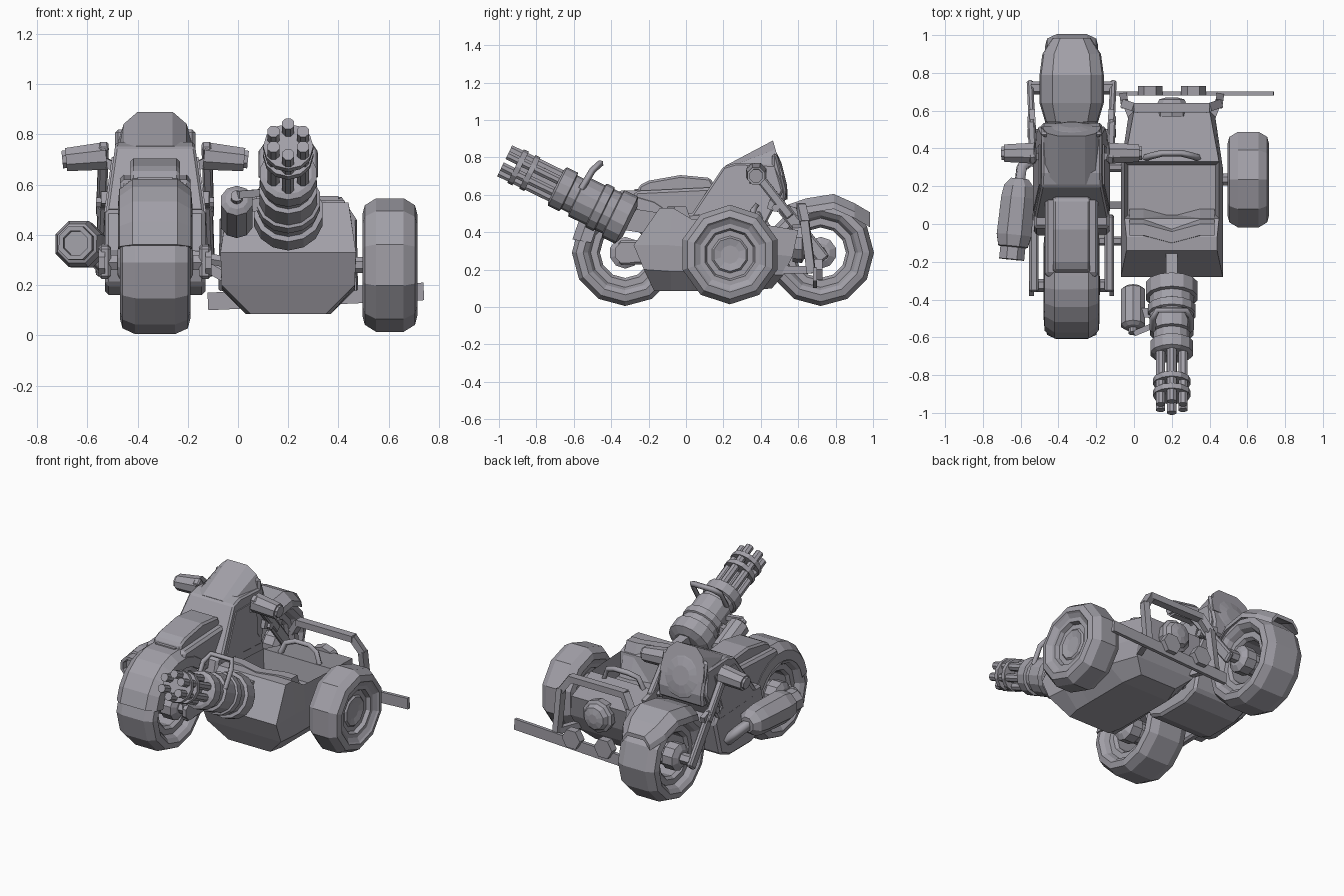
import bpy, bmesh, math
from mathutils import Vector

cube = bpy.data.objects.get("Cube")
if cube:
    bpy.data.objects.remove(cube, do_unlink=True)

grey = bpy.data.materials.new("warm_grey")
grey.use_nodes = True
COLOUR = (0.36, 0.35, 0.39, 1)
grey.diffuse_color = COLOUR
grey.node_tree.nodes["Principled BSDF"].inputs["Base Color"].default_value = COLOUR

BIKE = -0.33   # centre line of the motorcycle
CAR = 0.2      # centre line of the sidecar


def build(name, verts, faces, bevel=0):
    bm = bmesh.new()
    vs = [bm.verts.new(v) for v in verts]
    for f in faces:
        bm.faces.new([vs[i] for i in f])
    bmesh.ops.recalc_face_normals(bm, faces=bm.faces)
    mesh = bpy.data.meshes.new(name)
    bm.to_mesh(mesh)
    bm.free()
    mesh.materials.append(grey)
    ob = bpy.data.objects.new(name, mesh)
    bpy.context.collection.objects.link(ob)
    if bevel:
        mod = ob.modifiers.new("chamfer", "BEVEL")
        mod.width, mod.segments = bevel, 1
    return ob


def loft(name, rings, closed=False, bevel=0):
    """Skin equal rings of points; cap the ends unless closed."""
    n, m = len(rings[0]), len(rings)
    faces = []
    for i in range(m if closed else m - 1):
        a, b = i * n, (i + 1) % m * n
        faces += [(a + j, a + (j + 1) % n, b + (j + 1) % n, b + j) for j in range(n)]
    if not closed:
        faces += [tuple(range(n)), tuple(range((m - 1) * n, m * n))]
    return build(name, [p for r in rings for p in r], faces, bevel)


def frame(axis):
    axis = Vector(axis).normalized()
    u = axis.cross(Vector((0, 0, 1))).normalized()
    return axis, u, u.cross(axis)


def lathe(name, profile, origin, axis, sides=12, ring=False, phase=0):
    """Turn (distance, radius) points round an axis; ring makes a hollow loop."""
    w, u, v = frame(axis)
    o = Vector(origin)
    angles = [phase + math.tau * k / sides for k in range(sides)]
    rings = [[o + w * t + (v * math.cos(a) + u * math.sin(a)) * r for a in angles]
             for t, r in profile]
    return loft(name, rings, ring)


def rod(name, a, b, r, sides=8, r2=None):
    d = Vector(b) - Vector(a)
    return lathe(name, [(0, r), (d.length, r2 or r)], a, d, sides, phase=math.pi / sides)


def beam(name, a, b, wide, tall, bevel=0):
    w, u, v = frame(Vector(b) - Vector(a))
    corners = ((-1, -1), (1, -1), (1, 1), (-1, 1))
    return loft(name, [[Vector(p) + u * wide / 2 * i + v * tall / 2 * j for i, j in corners]
                       for p in (a, b)], bevel=bevel)


def slab(name, cx, profile, half, lean=0, bevel=0):
    """Side profile (y, z) widened about cx; lean narrows it with height."""
    return loft(name, [[(cx + s * (half - lean * z), y, z) for y, z in profile]
                       for s in (-1, 1)], bevel=bevel)


def hoop(name, points, r):
    cu = bpy.data.curves.new(name, "CURVE")
    cu.dimensions, cu.bevel_depth, cu.bevel_resolution = "3D", r, 0
    cu.use_fill_caps = True
    sp = cu.splines.new("POLY")
    sp.points.add(len(points) - 1)
    for p, q in zip(sp.points, points):
        p.co = (*q, 1)
    cu.materials.append(grey)
    ob = bpy.data.objects.new(name, cu)
    bpy.context.collection.objects.link(ob)


def mirrored(half):
    return half + [(-t, r) for t, r in reversed(half)]


# Motorcycle wheels: open tyre loop, hub and axle
tyre = mirrored([(-.07, .135), (-.09, .15), (-.09, .185), (-.12, .2), (-.14, .225), (-.13, .262), (-.08, .285)])
for name, y, z in (("rear", -.325, .29), ("front", .72, .29)):
    lathe(name + "_tyre", tyre, (BIKE, y, z), (1, 0, 0), 12, ring=True)
    lathe(name + "_hub", mirrored([(-.15, .05), (-.13, .085), (-.06, .085), (-.05, .07)]),
          (BIKE, y, z), (1, 0, 0), 10)
    rod(name + "_axle", (BIKE - .215, y, z), (BIKE + .215, y, z), .035, 6)

# Sidecar wheel: filled and stepped
half = [(-.06, .05), (-.07, .09), (-.06, .1), (-.06, .13), (-.085, .14), (-.085, .165),
        (-.1, .19), (-.11, .2), (-.1, .238), (-.055, .266)]
lathe("sidecar_wheel", mirrored(half), (.605, .235, .28), (1, 0, 0), 10)
rod("sidecar_axle", (.4, .235, .28), (.6, .235, .28), .035, 8)

# Front mudguard: a flat-topped shell ending in a narrow lip
rings = []
for y, z, w in ((.54, .545, .14), (.64, .58, .17), (.79, .604, .17), (.9, .555, .155), (.985, .505, .1)):
    shell = [(-w, -.08), (-w * .95, -.045), (-w * .6, 0)]
    inner = [(w * .58, -.025), (-w * .58, -.025)]
    rings.append([(BIKE + x, y, z + d) for x, d in mirrored(shell) + inner])
loft("front_mudguard", rings)

# Rear mudguard hugging the tyre
section = mirrored([(-.148, .22), (-.143, .28), (-.09, .322)]) + [(.09, .29), (-.09, .29)]
rings = []
for k in range(9):
    a = math.radians(-60 + k * 17.5)
    rings.append([(BIKE + t, -.29 - r * math.sin(a), .305 + r * math.cos(a)) for t, r in section])
loft("rear_mudguard", rings)

# Motorcycle body
slab("engine_hull", BIKE, [(-.02, .2), (-.06, .34), (-.02, .5), (.4, .52), (.46, .42), (.4, .2), (.3, .16), (.08, .16)],
     .2, 0, .015)
slab("fairing", BIKE, [(0, .45), (.2, .75), (.27, .77), (.48, .76), (.52, .62), (.42, .43)], .265, .14, .01)
slab("fairing_panel", BIKE, [(.07, .49), (.21, .71), (.42, .71), (.38, .49)], .272, .14)
slab("tail", BIKE, [(-.3, .54), (-.27, .62), (.15, .64), (.12, .4), (-.05, .42)], .14, 0, .015)
slab("seat", BIKE, [(-.27, .58), (-.25, .65), (-.2, .675), (-.03, .705), (.13, .69), (.18, .6)], .098, 0, .012)
slab("tail_lamp", BIKE, [(-.285, .57), (-.275, .63), (-.2, .63), (-.2, .57)], .07)

# Windscreen cowl and headlamp
rings = []
for y, lean, low, rise in ((.21, 0, .7, .055), (.465, .055, .7, .19)):
    arch = [(-.155, 0), (-.15, .35), (-.125, .75), (-.07, 1), (.07, 1), (.125, .75), (.15, .35), (.155, 0)]
    rings.append([(BIKE + x, y + lean * (1 - h), low + rise * h) for x, h in arch])
loft("windscreen", rings)
slab("headlamp_plate", BIKE, [(.46, .54), (.46, .82), (.485, .82), (.535, .62), (.525, .54)], .16, 0, .015)
lathe("headlamp", [(0, .135), (.025, .135), (.032, .11), (.042, .06)], (BIKE, .485, .7), (0, 1, .25), 14)

# Parts on both sides of the motorcycle
for side, s in (("right", -1), ("left", 1)):
    x = BIKE + s * .2
    beam(side + "_swingarm", (x, -.36, .29), (x, .05, .3), .05, .13, .012)
    rod(side + "_axle_nut", (x, -.325, .29), (x + s * .025, -.325, .29), .06, 8)
    beam(side + "_fork_upper", (x + s * .005, .34, .76), (x + s * .015, .56, .48), .04, .05, .008)
    beam(side + "_fork_lower", (x + s * .01, .52, .53), (x + s * .02, .74, .25), .035, .07, .01)
    beam(side + "_fork_brace", (x, .44, .55), (x + s * .01, .6, .5), .03, .05)
    beam(side + "_handlebar", (x - s * .06, .35, .66), (x + s * .04, .37, .71), .035, .035)
    rod(side + "_grip", (x - s * .005, .375, .715), (x + s * .155, .375, .7), .06, 8, .05)
    rod(side + "_grip_end", (x + s * .15, .375, .702), (x + s * .17, .375, .7), .038, 8)
    rod(side + "_peg", (x - s * .03, .48, .53), (x + s * .035, .48, .53), .022, 6)

# Exhaust
lathe("exhaust", [(0, .05), (.04, .085), (.1, .095), (.3, .1), (.36, .085), (.365, .072), (.43, .072),
                  (.43, .052), (.4, .05)], (-.605, .24, .355), (-.1, -1, .03), 8, phase=math.pi / 8)
hoop("exhaust_pipe", [(-.45, .3, .25), (-.54, .34, .28), (-.595, .3, .34), (-.605, .22, .355)], .035)

# Sidecar tub, a row of hull sections: bottom, lower side, upper side and rim
rows = [((-.17, .15, .085), (-.225, .265, .2), (-.28, .27, .33), (-.14, .24, .53)),
        ((-.08, .17, .085), (-.08, .265, .19), (-.09, .27, .33), (-.07, .24, .53)),
        ((.03, .17, .085), (.03, .265, .19), (.02, .27, .32), (.03, .25, .47)),
        ((.34, .17, .085), (.32, .265, .18), (.3, .27, .3), (.33, .25, .455)),
        ((.46, .13, .1), (.52, .21, .17), (.57, .23, .27), (.6, .2, .41))]
tub = loft("sidecar_tub", [[(CAR - w, y, z) for y, w, z in row] +
                           [(CAR + w, y, z) for y, w, z in reversed(row)] for row in rows])
bm = bmesh.new()
bm.from_mesh(tub.data)
bm.verts.ensure_lookup_table()
# crease the flat end caps across, so each band keeps its own slope
last = len(bm.verts) - 8
for pair in ((1, 6), (2, 5), (last + 1, last + 6), (last + 2, last + 5)):
    bmesh.ops.connect_verts(bm, verts=[bm.verts[i] for i in pair])
top = [f for f in bm.faces if f.normal.z > .9 and f.calc_center_median().z > .4
       and .1 < f.calc_center_median().y < .33]
bmesh.ops.inset_region(bm, faces=top, thickness=.025)
for v in {v for f in top for v in f.verts}:
    v.co.z = .33
bm.to_mesh(tub.data)
bm.free()

# Sidecar backrest, little screen, front arch and lamps
loft("sidecar_backrest", [[(CAR + x, y + dy, z) for y, z in ((-.1, .48), (-.09, .537), (-.03, .537), (.05, .33))]
                          for x, dy in ((-.225, .03), (-.15, .03), (0, -.01), (.15, .03), (.225, .03))])
hoop("cockpit_rail", [(.06, .35, .45), (.09, .36, .52), (.15, .375, .54), (.25, .375, .54),
                      (.31, .36, .52), (.34, .35, .45)], .018)
for s in (-1, 1):
    beam("arch_leg", (CAR + s * .255, .67, .18), (CAR + s * .25, .635, .46), .04, .045)
    beam("arch_shoulder", (CAR + s * .25, .635, .45), (CAR + s * .19, .615, .54), .045, .04)
    beam("arch_foot", (CAR + s * .255, .67, .2), (CAR + s * .17, .45, .2), .035, .04)
    rod("bumper_lamp", (CAR + s * .115, .68, .2), (CAR + s * .115, .73, .2), .065, 6)
beam("arch_top", (CAR - .2, .615, .535), (CAR + .2, .615, .535), .05, .04)
lathe("sidecar_lamp", [(0, .1), (.05, .105), (.06, .085), (.09, .07), (.1, .03)],
      (CAR, .57, .34), (0, 1, 0), 10)
beam("bumper_bar", (-.12, .69, .135), (.74, .69, .175), .022, .07)
for y, z in ((-.09, .28), (.3, .24)):
    rod("sidecar_strut", (-.2, y, z + .04), (.02, y, z), .025, 6)
beam("lower_strut", (-.17, .1, .3), (0, .1, .2), .04, .04)

# Rotary gun, running forward and up from its mount
AIM = Vector((0, -math.cos(math.radians(26)), math.sin(math.radians(26))))
base = Vector((CAR, -.3, .455))
lathe("gun_body", [(0, .09), (.02, .14), (.1, .14), (.105, .12), (.15, .12), (.155, .13), (.2, .13),
                   (.205, .118), (.31, .118), (.315, .1), (.36, .1), (.365, .115), (.43, .115), (.44, .095)],
      base, AIM, 14)
_, u, v = frame(AIM)
for k in range(6):
    a = math.tau * k / 6
    p = base + (u * math.sin(a) + v * math.cos(a)) * .068
    rod("barrel_%d" % k, p + AIM * .42, p + AIM * .745, .026, 8)
rod("barrel_core", base + AIM * .42, base + AIM * .68, .03, 8)
for d in (.58, .65):
    lathe("barrel_clamp", [(0, .1), (.03, .1)], base + AIM * d, AIM, 12)
hoop("gun_handle", [(CAR + x, y, z) for x, y, z in
                    ((-.1, -.56, .63), (-.1, -.5, .73), (-.075, -.455, .77), (.075, -.455, .77),
                     (.1, -.5, .73), (.1, -.56, .63))], .018)
beam("gun_mount", (CAR, -.12, .44), (CAR, -.32, .47), .06, .12)

# Ammunition drum beside the gun
lathe("ammo_drum", [(0, .05), (.015, .066), (.22, .066), (.235, .045), (.24, .025), (.265, .025)],
      (-.005, -.34, .44), AIM, 10)
beam("drum_bracket", (0, -.47, .51), (.15, -.47, .53), .05, .05)
beam("drum_feed", (0, -.58, .56), (.12, -.53, .57), .03, .03)
